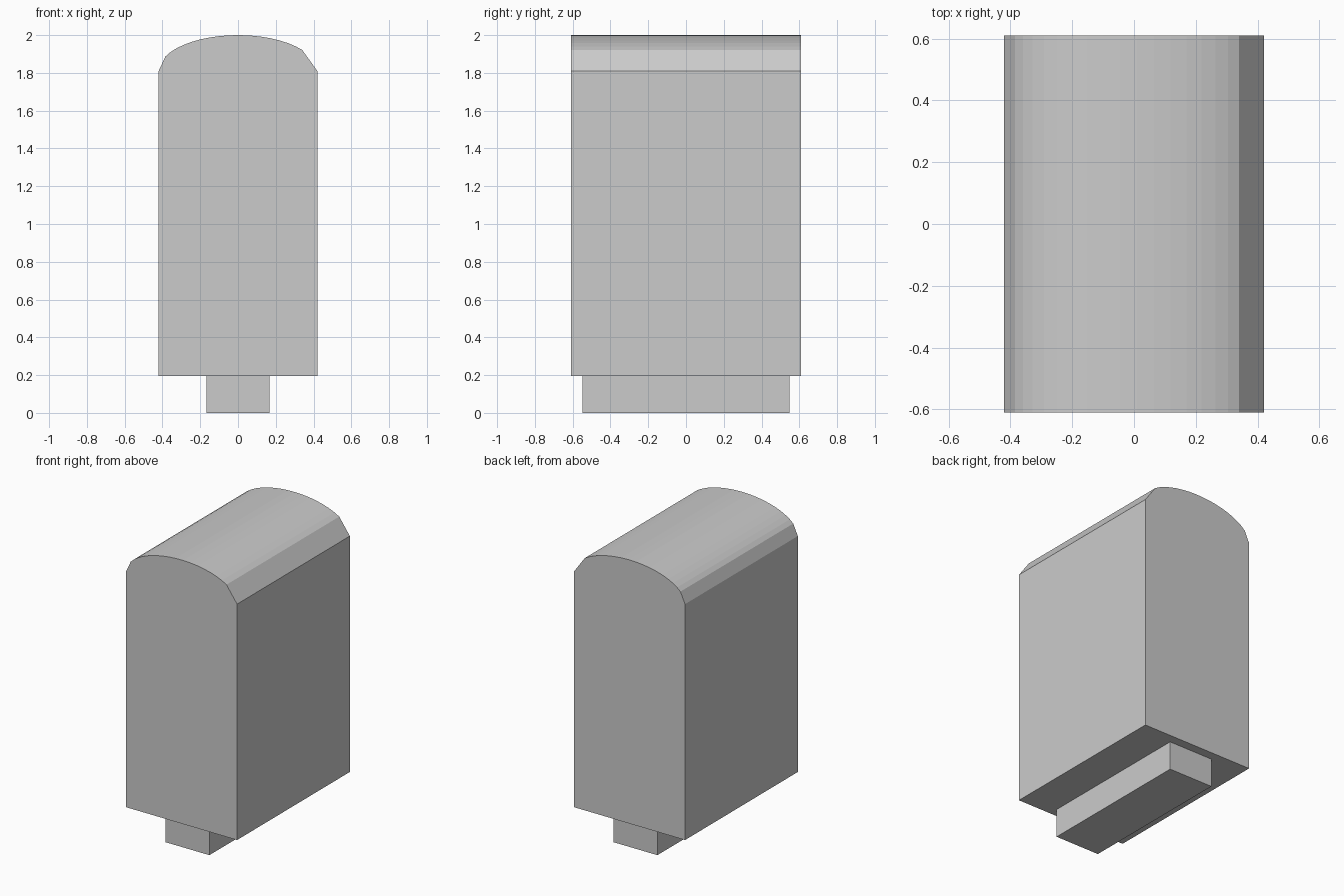
import bpy, bmesh
from math import cos, sin, radians

if "Cube" in bpy.data.objects:
    bpy.data.objects.remove(bpy.data.objects["Cube"])


def extrude_profile(name, profile, half_depth):
    """Extrude an XZ outline symmetrically along Y."""
    bm = bmesh.new()
    face = bm.faces.new([bm.verts.new((x, -half_depth, z)) for x, z in profile])
    ext = bmesh.ops.extrude_face_region(bm, geom=[face], use_keep_orig=True)
    moved = [v for v in ext["geom"] if isinstance(v, bmesh.types.BMVert)]
    bmesh.ops.translate(bm, verts=moved, vec=(0, 2 * half_depth, 0))
    bmesh.ops.recalc_face_normals(bm, faces=bm.faces)
    mesh = bpy.data.meshes.new(name)
    bm.to_mesh(mesh)
    bm.free()
    obj = bpy.data.objects.new(name, mesh)
    bpy.context.collection.objects.link(obj)
    return obj


# Body with elliptical crown; wide flat facets at both shoulders
W, BASE, SHOULDER, RISE = 0.42, 0.195, 1.81, 0.19
STEPS = 16
angles = [0] + [36 + (156.4 - 36) * i / STEPS for i in range(STEPS + 1)] + [180]
crown = [(W * cos(radians(a)), SHOULDER + RISE * sin(radians(a))) for a in angles]
extrude_profile("body", [(-W, BASE), (W, BASE)] + crown, 0.61)

# Narrow foot block under the body
F = 0.167
extrude_profile("foot", [(-F, 0), (F, 0), (F, BASE), (-F, BASE)], 0.548)
